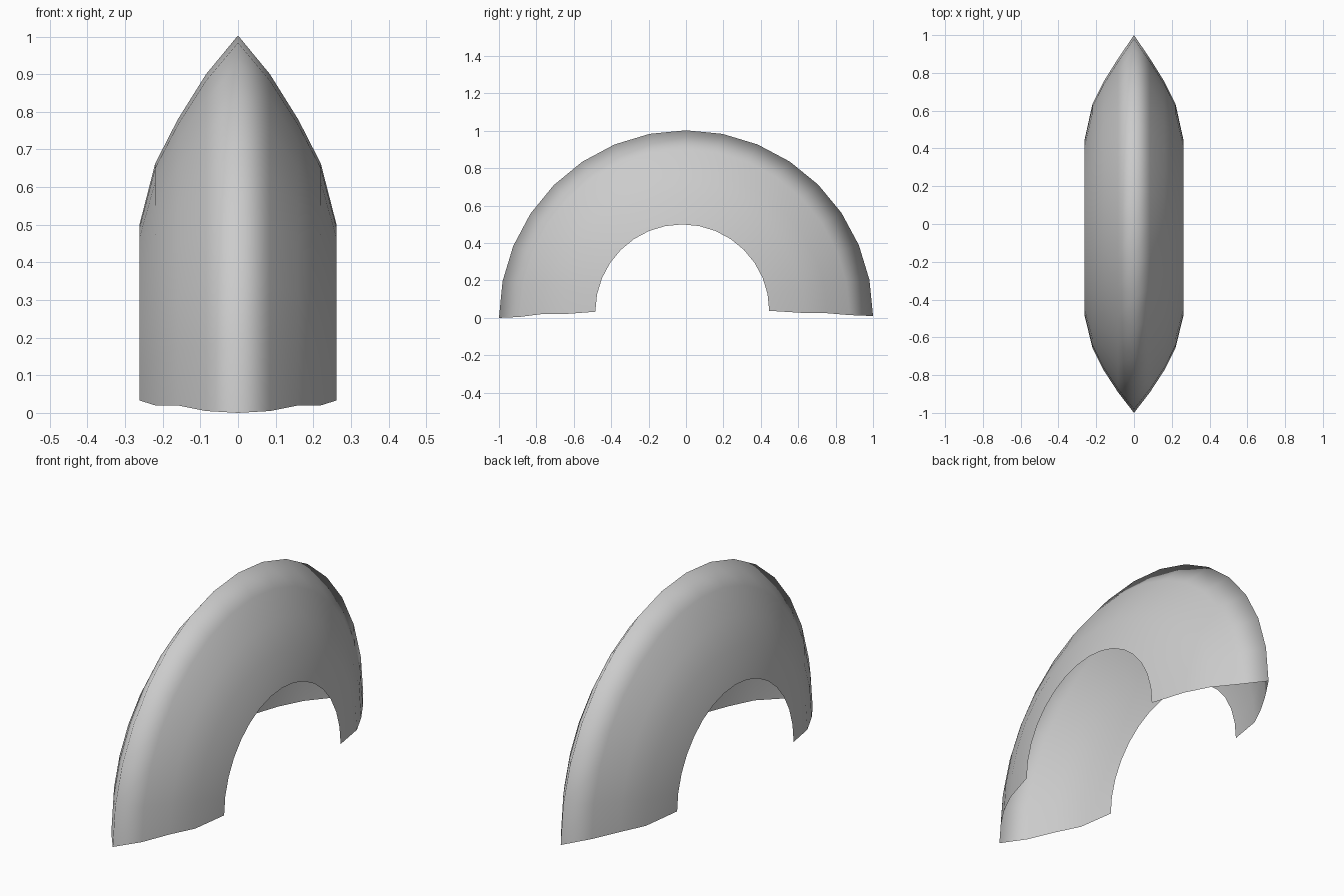
import bpy
import bmesh
import math

cube = bpy.data.objects.get("Cube")
if cube:
    bpy.data.objects.remove(cube, do_unlink=True)

# Plain grey material
grey = bpy.data.materials.new("light_grey")
grey.use_nodes = True
colour = (0.6, 0.6, 0.6, 1)
grey.diffuse_color = colour
grey.node_tree.nodes["Principled BSDF"].inputs["Base Color"].default_value = colour

# Half of the pointed section, ridge to rim:
# x, front end y, front end z, crown z, back end y, back end z
ROWS = [
    (0.0, -1.0, 0.0, 1.003, 1.0, 0.01),
    (0.085, -0.89, 0.005, 0.9, 0.875, 0.015),
    (0.16, -0.775, 0.02, 0.78, 0.755, 0.025),
    (0.22, -0.655, 0.02, 0.663, 0.635, 0.026),
    (0.262, -0.485, 0.033, 0.5, 0.445, 0.038),
]
SEGMENTS = 16


def arch(bm, row, side):
    """One row of vertices running over the arch from front to back."""
    x, y0, z0, top, y1, z1 = row
    verts = []
    for i in range(SEGMENTS + 1):
        a = math.pi * i / SEGMENTS
        t = (1 - math.cos(a)) / 2
        base = z0 + (z1 - z0) * t
        z = base + (top - base) * math.sin(a)
        verts.append(bm.verts.new((side * x, y0 + (y1 - y0) * t, z)))
    return verts


# Open, thin arched shell
bm = bmesh.new()
loops = [arch(bm, r, -1) for r in reversed(ROWS)] + [arch(bm, r, 1) for r in ROWS[1:]]
for a, b in zip(loops, loops[1:]):
    for i in range(SEGMENTS):
        bm.faces.new((a[i], b[i], b[i + 1], a[i + 1]))
for face in bm.faces:
    face.smooth = True
mesh = bpy.data.meshes.new("arched_shell")
bm.to_mesh(mesh)
bm.free()
mesh.materials.append(grey)
shell = bpy.data.objects.new("arched_shell", mesh)
bpy.context.collection.objects.link(shell)
